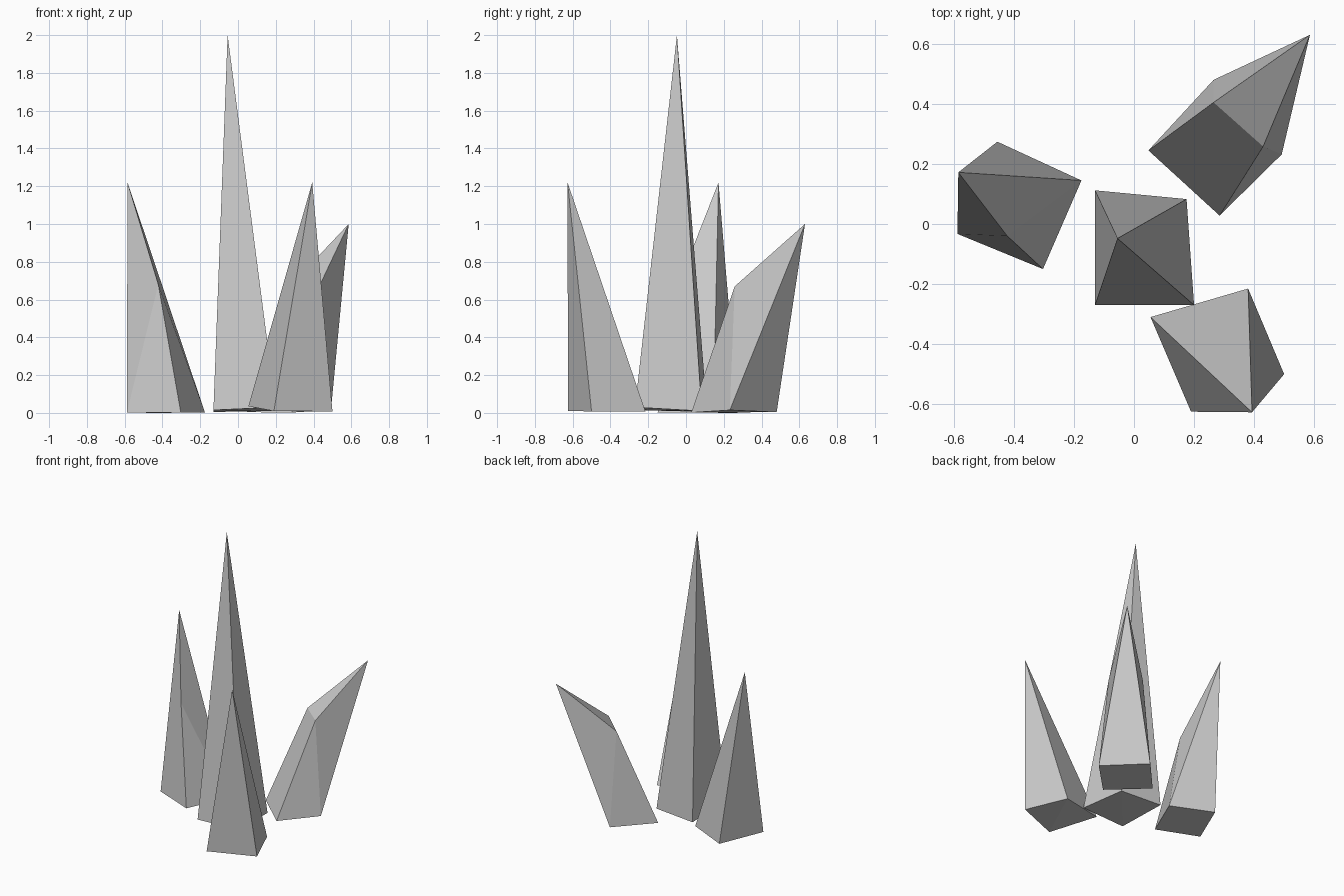
import bpy, bmesh


def crystal(name, base, tips):
    """Flat-faced shard: four base corners wrapped up to its cut tip points."""
    bm = bmesh.new()
    for p in base + tips:
        bm.verts.new(p)
    bmesh.ops.convex_hull(bm, input=bm.verts[:])
    bmesh.ops.dissolve_limit(bm, angle_limit=0.02, verts=bm.verts[:], edges=bm.edges[:])
    bmesh.ops.recalc_face_normals(bm, faces=bm.faces[:])
    mesh = bpy.data.meshes.new(name)
    bm.to_mesh(mesh)
    bm.free()
    obj = bpy.data.objects.new(name, mesh)
    bpy.context.collection.objects.link(obj)
    return obj


# Tall middle shard
crystal("center_crystal",
        [(-0.13, -0.27, 0.015), (0.20, -0.27, 0.03), (0.175, 0.083, 0.01), (-0.13, 0.112, 0.005)],
        [(-0.055, -0.048, 2.0)])

# Left shard, leaning outward with one chipped edge
crystal("left_crystal",
        [(-0.588, -0.033, 0.003), (-0.303, -0.15, 0.003), (-0.175, 0.145, 0.002), (-0.455, 0.274, 0)],
        [(-0.585, 0.172, 1.22), (-0.422, -0.04, 0.68)])

# Front right shard
crystal("front_right_crystal",
        [(0.055, -0.31, 0.035), (0.19, -0.625, 0.01), (0.50, -0.50, 0.008), (0.38, -0.215, 0.008)],
        [(0.393, -0.627, 1.22)])

# Back right shard with a sloping cut top
crystal("back_right_crystal",
        [(0.048, 0.245, 0.004), (0.285, 0.028, 0.002), (0.492, 0.232, 0.015), (0.265, 0.48, 0.004)],
        [(0.586, 0.63, 1.0), (0.265, 0.405, 0.66), (0.43, 0.258, 0.67)])
